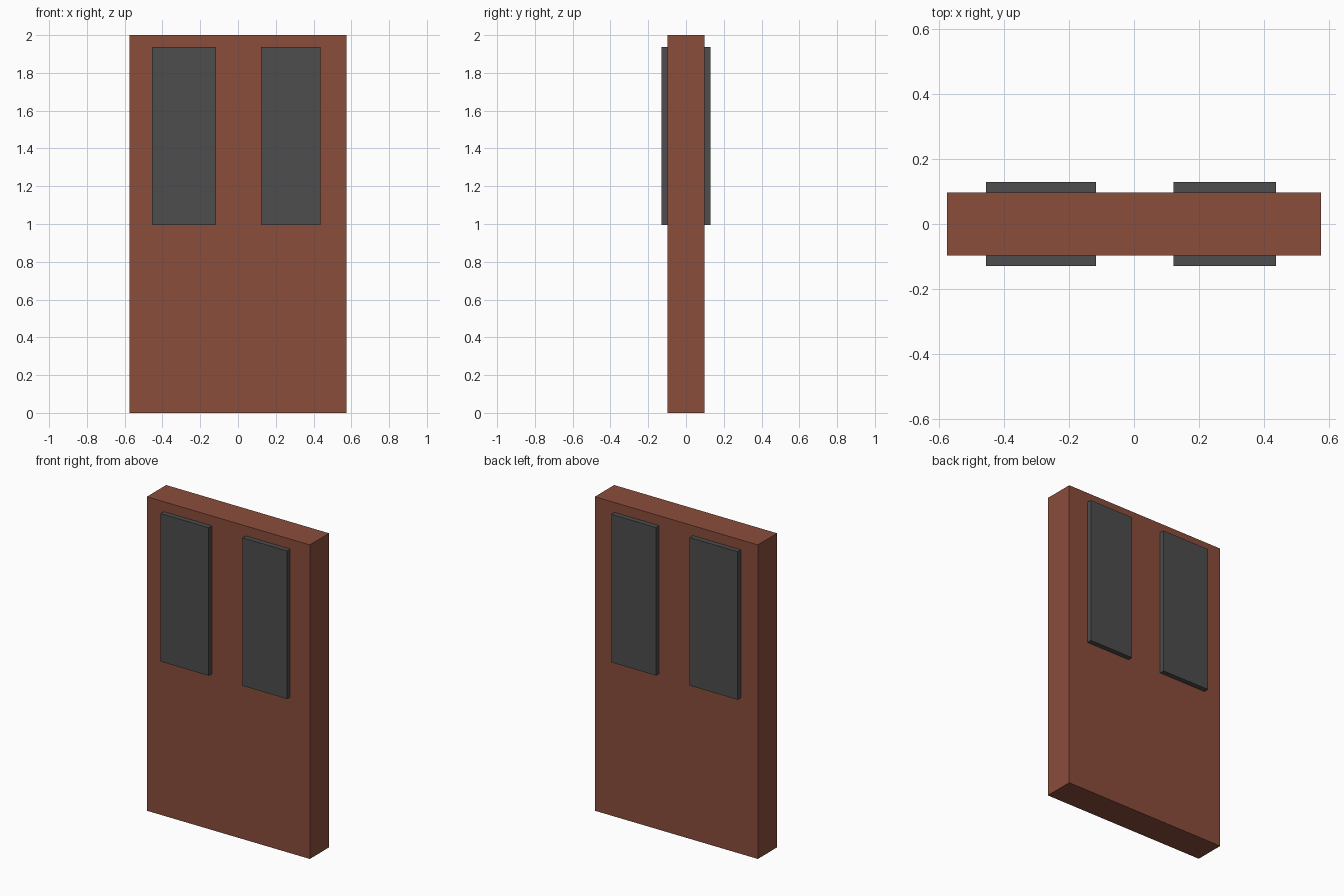
import bpy

if "Cube" in bpy.data.objects:
    bpy.data.objects.remove(bpy.data.objects["Cube"])


def make_material(name, color):
    mat = bpy.data.materials.new(name)
    mat.diffuse_color = (*color, 1.0)
    mat.use_nodes = True
    mat.node_tree.nodes["Principled BSDF"].inputs["Base Color"].default_value = mat.diffuse_color
    return mat


def box(name, x, y, z, mat):
    """Box spanning the given (min, max) ranges."""
    spans = (x, y, z)
    bpy.ops.mesh.primitive_cube_add(size=1, location=[(a + b) / 2 for a, b in spans])
    obj = bpy.context.object
    obj.name = name
    obj.scale = [b - a for a, b in spans]
    bpy.ops.object.transform_apply(location=False, rotation=False, scale=True)
    obj.data.materials.append(mat)
    return obj


brown = make_material("painted_brown", (0.258, 0.074, 0.044))
dark = make_material("dark_glass", (0.074, 0.074, 0.074))

# Door slab
box("door_slab", (-0.574, 0.574), (-0.097, 0.097), (0, 2), brown)

# Window panes run through the slab and stand proud on both faces
for name, x in (("left_window", (-0.454, -0.116)), ("right_window", (0.122, 0.436))):
    box(name, x, (-0.129, 0.129), (0.994, 1.937), dark)
